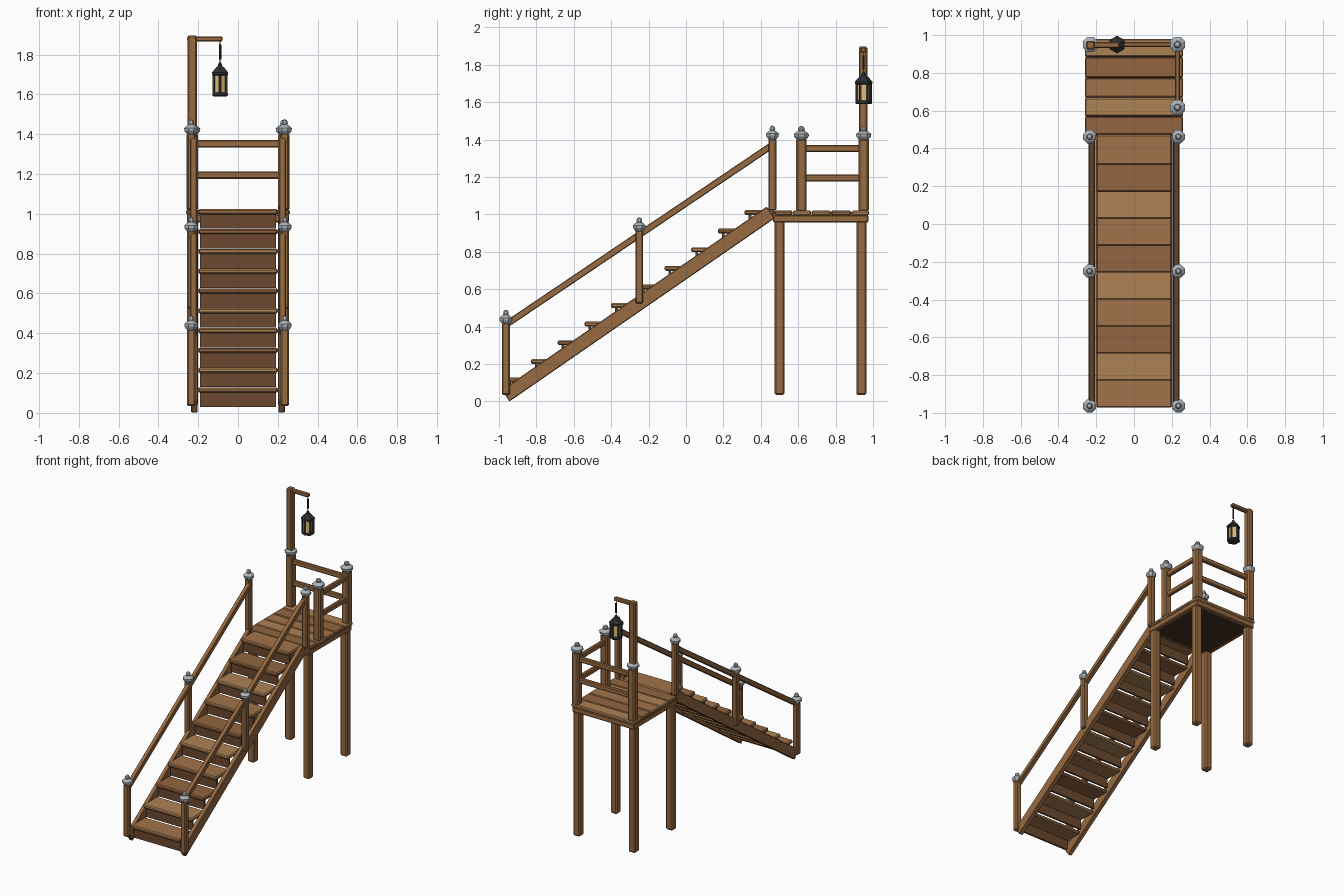
import bpy, bmesh, math
from mathutils import Vector

if "Cube" in bpy.data.objects:
    bpy.data.objects.remove(bpy.data.objects["Cube"])


def material(name, rgb):
    m = bpy.data.materials.new(name)
    m.diffuse_color = (*rgb, 1)
    m.use_nodes = True
    m.node_tree.nodes["Principled BSDF"].inputs["Base Color"].default_value = m.diffuse_color
    return m


WOOD = material("wood", (0.31, 0.145, 0.052))
PLANKS = [material("plank_%d" % i, c) for i, c in enumerate(
    [(0.36, 0.175, 0.068), (0.29, 0.13, 0.05), (0.42, 0.225, 0.09)])]
DARK = material("dark_wood", (0.15, 0.065, 0.028))
UNDER = material("underside_wood", (0.06, 0.028, 0.014))
METAL = material("cap_metal", (0.42, 0.46, 0.49))
IRON = material("iron", (0.03, 0.032, 0.035))
GLASS = material("lantern_glass", (0.75, 0.5, 0.18))


def finish(name, bm, mat, bevel=0.0):
    bmesh.ops.recalc_face_normals(bm, faces=bm.faces)
    me = bpy.data.meshes.new(name)
    bm.to_mesh(me)
    bm.free()
    me.materials.append(mat)
    ob = bpy.data.objects.new(name, me)
    bpy.context.collection.objects.link(ob)
    if bevel:
        mod = ob.modifiers.new("bevel", 'BEVEL')
        mod.width = bevel
        mod.segments = 1
    return ob


def box(name, x, y, z, mat=WOOD, bevel=0.006):
    """Chamfered box from (min, max) ranges."""
    bm = bmesh.new()
    bmesh.ops.create_cube(bm, size=1)
    for v in bm.verts:
        v.co = [(r[0] + r[1]) / 2 + c * (r[1] - r[0]) for r, c in zip((x, y, z), v.co)]
    return finish(name, bm, mat, bevel)


def post(name, x, y, z0, z1, w):
    return box(name, (x - w / 2, x + w / 2), (y - w / 2, y + w / 2), (z0, z1), bevel=w * 0.16)


def side_profile(name, pts, x0, x1, mat=WOOD, bevel=0.004):
    """Extrude a (y, z) outline along x."""
    bm = bmesh.new()
    f = bm.faces.new([bm.verts.new((x0, y, z)) for y, z in pts])
    ext = bmesh.ops.extrude_face_region(bm, geom=[f])
    bmesh.ops.translate(bm, vec=(x1 - x0, 0, 0),
                        verts=[g for g in ext["geom"] if isinstance(g, bmesh.types.BMVert)])
    return finish(name, bm, mat, bevel)


def lathe(name, profile, n, loc, mat, turn=0.0):
    """Flat-sided turned shape from (radius, z) rings."""
    bm = bmesh.new()
    rings = [[bm.verts.new(Vector(loc) + Vector((r * math.cos(turn + 2 * math.pi * i / n),
                                                 r * math.sin(turn + 2 * math.pi * i / n), z)))
              for i in range(n)] for r, z in profile]
    for a, b in zip(rings, rings[1:]):
        for i in range(n):
            bm.faces.new((a[i], a[(i + 1) % n], b[(i + 1) % n], b[i]))
    bm.faces.new(rings[0][::-1])
    bm.faces.new(rings[-1])
    return finish(name, bm, mat)


def cap(name, x, y, z, s=1.0):
    prof = [(0.028, 0), (0.042, 0.016), (0.044, 0.030), (0.028, 0.042),
            (0.017, 0.046), (0.020, 0.056), (0.014, 0.068), (0.004, 0.073)]
    lathe(name, [(r * s, h) for r, h in prof], 8, (x, y, z), METAL, math.pi / 8)


# Staircase sides: stringers, handrails, posts with caps
for side, s in (("left", -1), ("right", 1)):
    side_profile(side + "_stringer",
                 [(-0.944, 0), (0.475, 0.98), (0.432, 1.042), (-0.985, 0.062)], s * 0.203, s * 0.235)
    side_profile(side + "_handrail",
                 [(-0.965, 0.388), (0.465, 1.352), (0.465, 1.395), (-0.965, 0.43)], s * 0.208, s * 0.24)
    for i, (y, z0, z1) in enumerate([(-0.963, 0.035, 0.42), (-0.25, 0.525, 0.915), (0.462, 1.02, 1.405)]):
        post("%s_stair_post_%d" % (side, i + 1), s * 0.235, y, z0, z1, 0.042)
        cap("%s_stair_cap_%d" % (side, i + 1), s * 0.235, y, z1 - 0.003, 0.85)
    # Landing legs
    post(side + "_front_leg", s * 0.228, 0.50, 0.035, 0.965, 0.055)
    post(side + "_back_leg", s * 0.228, 0.938, 0.035, 0.965, 0.055)

# Treads and risers
for k in range(10):
    y, z = -0.972 + 0.1428 * k, 0.115 + 0.0995 * k
    box("tread_%d" % (k + 1), (-0.2, 0.2), (y, y + 0.16), (z - 0.013, z + 0.013), PLANKS[(k * 2) % 3], 0.007)
    box("riser_%d" % (k + 1), (-0.19, 0.19), (y + 0.022, y + 0.036), (z - 0.085, z - 0.01), DARK, 0)

# Landing planks, frame and underside
edges = [0.472, 0.57, 0.67, 0.775, 0.885, 0.98]
for i, (a, b) in enumerate(zip(edges, edges[1:])):
    box("landing_plank_%d" % (i + 1), (-0.26, 0.26), (a + 0.001, b - 0.001), (0.995, 1.02), PLANKS[(i + 1) % 3])
for s in (-1, 1):
    box("landing_side_beam", sorted((s * 0.225, s * 0.256)), (0.465, 0.975), (0.957, 0.998))
for y in (0.465, 0.945):
    box("landing_cross_beam", (-0.25, 0.25), (y, y + 0.03), (0.957, 0.998))
box("landing_underside", (-0.23, 0.23), (0.49, 0.95), (0.96, 0.996), UNDER, 0)

# Landing posts, caps and rails
for name, x, y, top in (("side", 0.23, 0.617, 1.405), ("back_right", 0.23, 0.95, 1.405),
                        ("back_left", -0.23, 0.95, 1.405)):
    post(name + "_landing_post", x, y, 1.015, top, 0.056)
    cap(name + "_landing_cap", x, y, 1.40)
for z in (1.195, 1.352):
    box("back_rail", (-0.21, 0.21), (0.936, 0.964), (z - 0.019, z + 0.019))
    box("side_rail", (0.216, 0.244), (0.635, 0.93), (z - 0.019, z + 0.019))

# Lantern pole and arm
post("lantern_pole", -0.23, 0.947, 1.39, 1.897, 0.046)
box("lantern_arm", (-0.255, -0.077), (0.931, 0.963), (1.866, 1.892))

# Hanging lantern
lx, ly, h = -0.09, 0.95, math.pi / 6
lathe("lantern_hook", [(0.006, 1.775), (0.006, 1.85)], 6, (lx, ly, 0), IRON)
lathe("lantern_wire", [(0.002, 1.75), (0.002, 1.87)], 6, (lx, ly, 0), IRON)
lathe("lantern_base", [(0.038, 1.59), (0.045, 1.594), (0.045, 1.606), (0.038, 1.61)], 6, (lx, ly, 0), IRON, h)
lathe("lantern_glass", [(0.034, 1.605), (0.034, 1.71)], 6, (lx, ly, 0), GLASS, h)
lathe("lantern_roof", [(0.040, 1.695), (0.047, 1.70), (0.047, 1.71), (0.022, 1.737),
                       (0.012, 1.742), (0.011, 1.752), (0.003, 1.764)], 6, (lx, ly, 0), IRON, h)
for i in range(6):
    a = h + i * math.pi / 3
    lathe("lantern_bar_%d" % (i + 1), [(0.008, 1.6), (0.008, 1.705)], 4,
          (lx + 0.036 * math.cos(a), ly + 0.036 * math.sin(a), 0), IRON, a)
